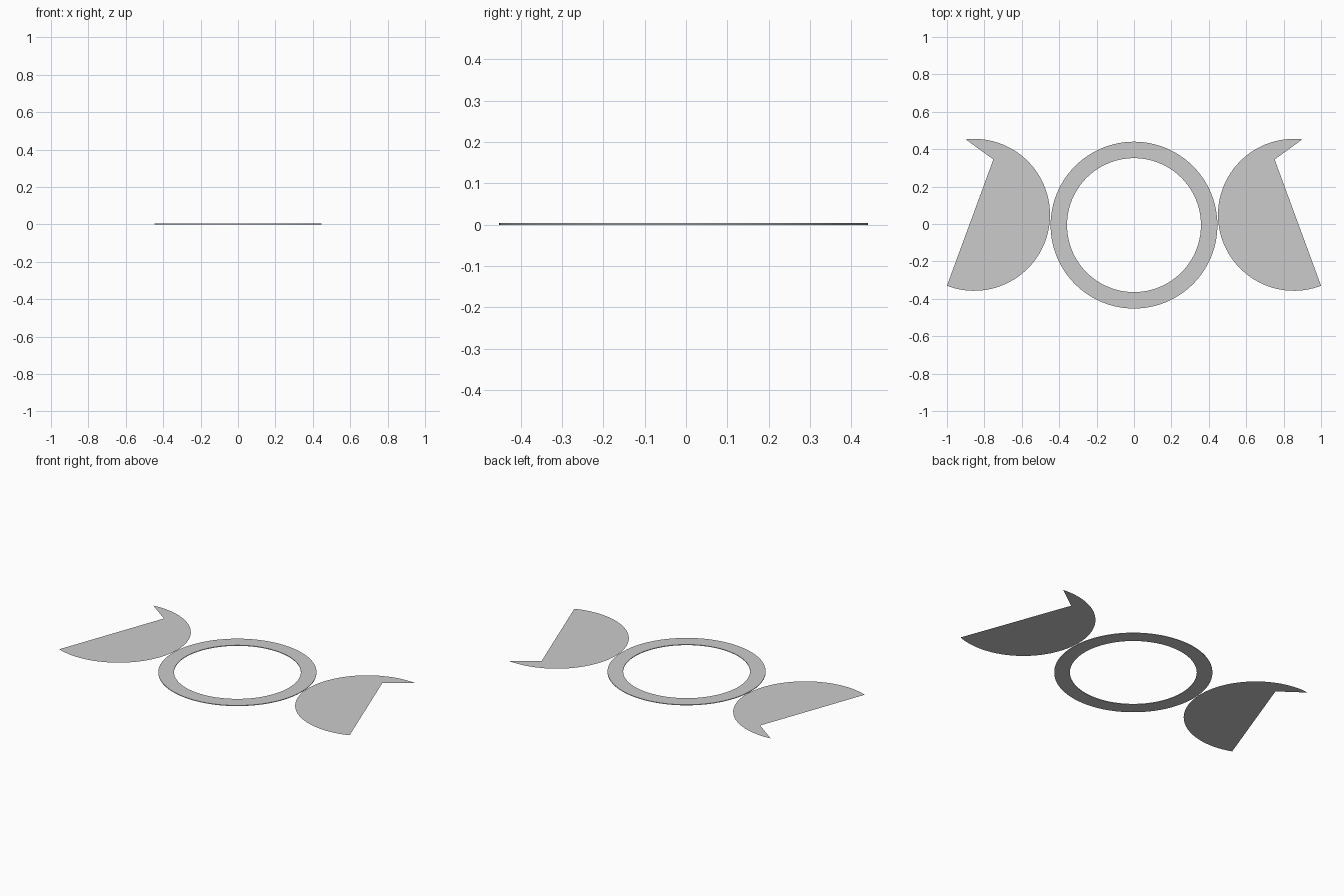
import bpy, bmesh, math

if "Cube" in bpy.data.objects:
    bpy.data.objects.remove(bpy.data.objects["Cube"])

T = 0.004  # ring thickness


def finish(name, bm):
    bmesh.ops.recalc_face_normals(bm, faces=bm.faces)
    me = bpy.data.meshes.new(name)
    bm.to_mesh(me)
    bm.free()
    ob = bpy.data.objects.new(name, me)
    bpy.context.collection.objects.link(ob)
    return ob


# central ring: closed rectangular section swept round
def ring(name, r_in, r_out, cy, n=128):
    bm = bmesh.new()
    section = [(r_in, 0), (r_out, 0), (r_out, T), (r_in, T)]
    rows = []
    for i in range(n):
        a = 2 * math.pi * i / n
        rows.append([bm.verts.new((r * math.cos(a), cy + r * math.sin(a), z))
                     for r, z in section])
    for i in range(n):
        p, q = rows[i], rows[(i + 1) % n]
        for k in range(4):
            m = (k + 1) % 4
            bm.faces.new((p[k], p[m], q[m], q[k]))
    return finish(name, bm)


# side crescent: flat sheet bounded by an arc and a notch corner
def crescent(name, side, n=72):
    cx, cy, r = 0.855, 0.049, 0.406
    a0 = math.atan2(0.404, 0.045)
    a1 = 2 * math.pi + math.atan2(-0.379, 0.145)
    pts = [(cx + r * math.cos(a0 + (a1 - a0) * i / n),
            cy + r * math.sin(a0 + (a1 - a0) * i / n)) for i in range(n + 1)]
    pts.append((0.752, 0.345))
    bm = bmesh.new()
    face = bm.faces.new([bm.verts.new((side * x, y, T / 2)) for x, y in pts])
    face.normal_update()
    if face.normal.z < 0:
        face.normal_flip()
    bmesh.ops.triangulate(bm, faces=[face])
    me = bpy.data.meshes.new(name)
    bm.to_mesh(me)
    bm.free()
    bpy.context.collection.objects.link(bpy.data.objects.new(name, me))


ring("ring", 0.358, 0.446, -0.006)
crescent("crescent_right", 1)
crescent("crescent_left", -1)
